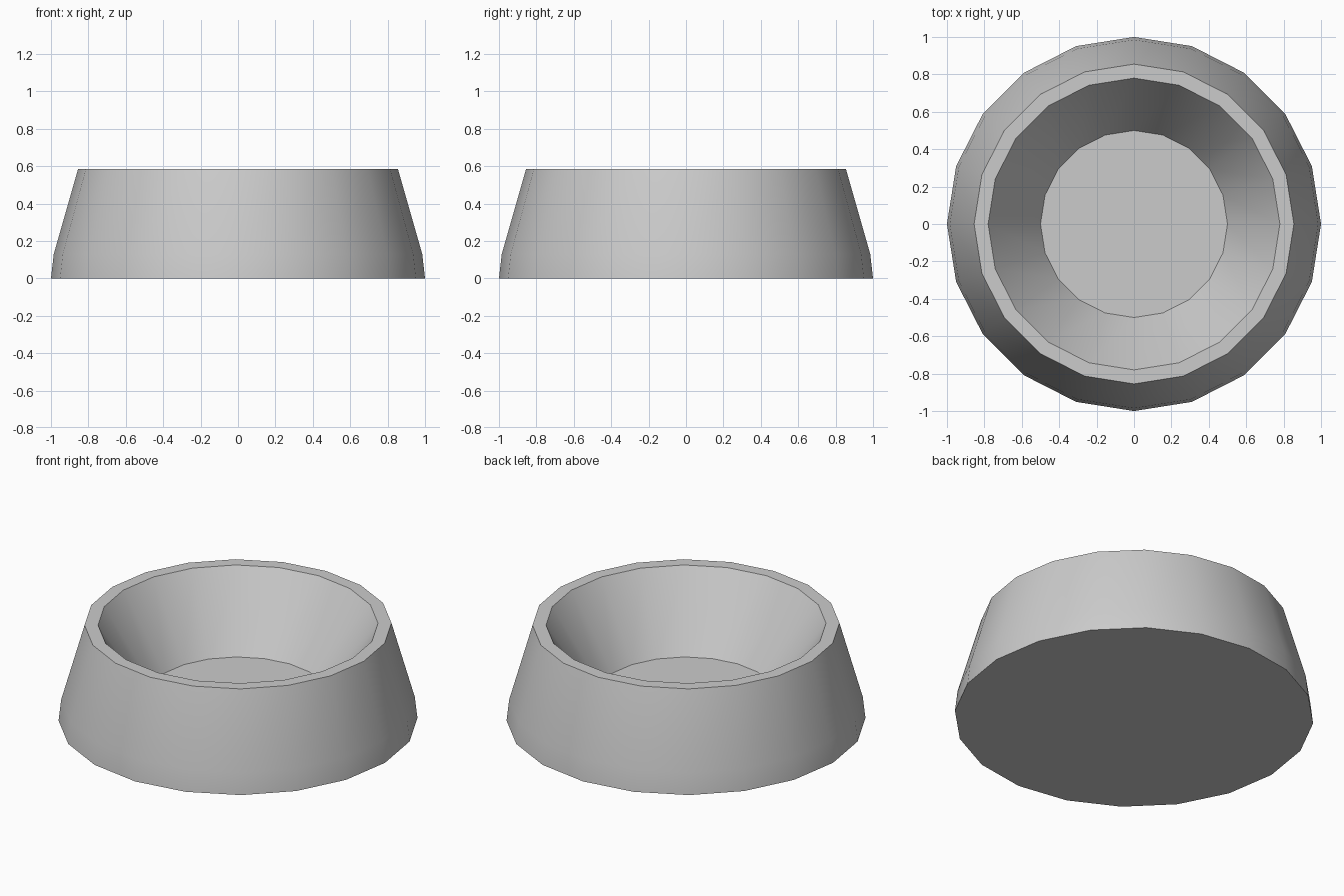
import bpy, bmesh, math

if "Cube" in bpy.data.objects:
    bpy.data.objects.remove(bpy.data.objects["Cube"])

SIDES = 20
# Radius, height: outer base, outer wall, rim, sloped inside, inner floor
PROFILE = [(1.0, 0.0), (0.985, 0.13), (0.855, 0.585), (0.78, 0.585), (0.50, 0.15)]


def lathe(name, profile, sides):
    bm = bmesh.new()
    rings = []
    for r, z in profile:
        angles = [2 * math.pi * i / sides for i in range(sides)]
        rings.append([bm.verts.new((r * math.cos(a), r * math.sin(a), z)) for a in angles])
    for low, high in zip(rings, rings[1:]):
        for i in range(sides):
            j = (i + 1) % sides
            bm.faces.new((low[i], low[j], high[j], high[i]))
    # Underside and inner floor
    bm.faces.new(rings[0][::-1])
    bm.faces.new(rings[-1])
    mesh = bpy.data.meshes.new(name)
    bm.to_mesh(mesh)
    bm.free()
    obj = bpy.data.objects.new(name, mesh)
    bpy.context.collection.objects.link(obj)
    return obj


# Pet bowl
bowl = lathe("bowl", PROFILE, SIDES)
bpy.context.view_layer.objects.active = bowl
bowl.select_set(True)
bpy.ops.object.shade_smooth_by_angle(angle=math.radians(30))
